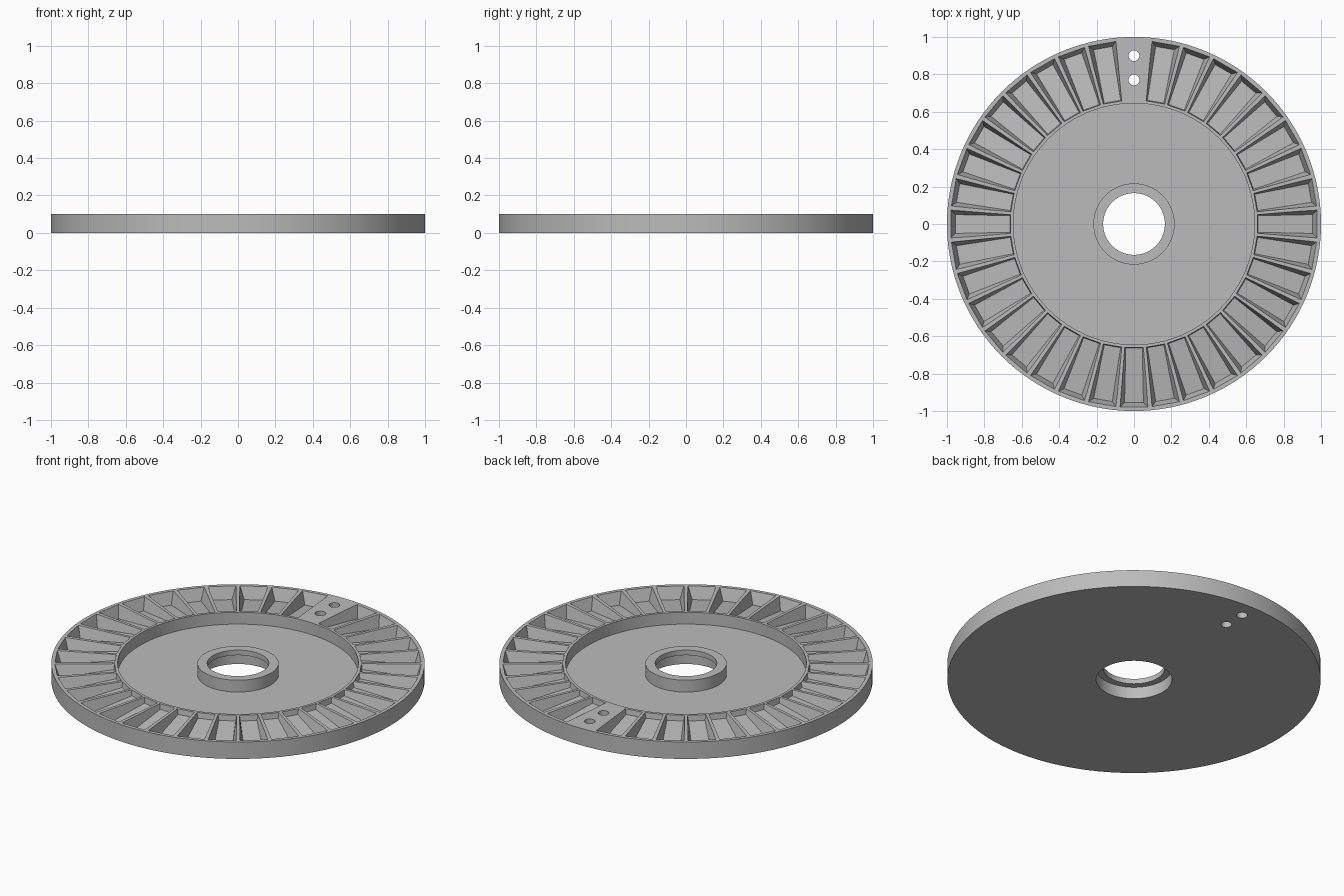
import bpy
import bmesh
from math import cos, sin, tan, pi, radians
from mathutils import Vector, Matrix

cube = bpy.data.objects.get("Cube")
if cube:
    bpy.data.objects.remove(cube, do_unlink=True)

TOP = 0.1
SEGMENTS = 128

grey = bpy.data.materials.new("plain grey")
grey.use_nodes = True
colour = (0.5, 0.5, 0.5, 1)
grey.diffuse_color = colour
grey.node_tree.nodes["Principled BSDF"].inputs["Base Color"].default_value = colour


def make_object(name, bm):
    bmesh.ops.recalc_face_normals(bm, faces=bm.faces)
    mesh = bpy.data.meshes.new(name)
    bm.to_mesh(mesh)
    bm.free()
    mesh.materials.append(grey)
    obj = bpy.data.objects.new(name, mesh)
    bpy.context.collection.objects.link(obj)
    return obj


def lathe(name, profile):
    """Turn a closed (radius, height) outline around the z axis."""
    bm = bmesh.new()
    rings = []
    for i in range(SEGMENTS):
        a = 2 * pi * i / SEGMENTS
        rings.append([bm.verts.new((r * cos(a), r * sin(a), z)) for r, z in profile])
    n = len(profile)
    for i, ring in enumerate(rings):
        following = rings[(i + 1) % SEGMENTS]
        for j in range(n):
            k = (j + 1) % n
            bm.faces.new((ring[j], following[j], following[k], ring[k]))
    return make_object(name, bm)


def add_pocket(bm, angle):
    """Tapered pocket along +x, deeper at the rim, turned to its angle."""
    turn = Matrix.Rotation(angle, 3, 'Z')
    half = tan(radians(4.35))
    # top radius, floor radius, floor height, side draft
    ends = [(0.66, 0.664, 0.068, 0.006), (0.978, 0.955, 0.03, 0.024)]
    floor, lid = [], []
    for r_top, r_floor, z, draft in ends:
        for side in (-1, 1):
            low = Vector((r_floor, side * (r_top * half - draft), z))
            high = Vector((r_top, side * r_top * half, TOP))
            # carry the cutter a little above the surface
            high += (high - low) * 0.2
            floor.append(bm.verts.new(turn @ low))
            lid.append(bm.verts.new(turn @ high))
    order = (0, 1, 3, 2)
    bm.faces.new([floor[i] for i in order])
    bm.faces.new([lid[i] for i in order])
    for i, a in enumerate(order):
        b = order[(i + 1) % 4]
        bm.faces.new((floor[a], floor[b], lid[b], lid[a]))


# Disc with raised hub, sunken web and stepped bore
disc = lathe("slotted_disc", [
    (0.165, TOP), (0.217, TOP), (0.217, 0.03), (0.645, 0.03), (0.645, TOP),
    (1, TOP), (1, 0), (0.203, 0), (0.203, 0.07), (0.165, 0.07)])

# Ring of pockets, leaving one solid sector at the back
bm = bmesh.new()
for i in range(36):
    if i != 9:
        add_pocket(bm, radians(10 * i))

# Two through holes in the solid sector
for y in (0.77, 0.9):
    bmesh.ops.create_cone(bm, cap_ends=True, segments=32, radius1=0.029,
                          radius2=0.029, depth=0.4,
                          matrix=Matrix.Translation((0, y, 0.05)))
cutter = make_object("pocket_cutter", bm)
cutter.hide_render = True

cut = disc.modifiers.new("pockets", 'BOOLEAN')
cut.operation = 'DIFFERENCE'
cut.solver = 'EXACT'
cut.object = cutter

bpy.ops.object.select_all(action='DESELECT')
disc.select_set(True)
bpy.context.view_layer.objects.active = disc
bpy.ops.object.modifier_apply(modifier=cut.name)
bpy.data.objects.remove(cutter, do_unlink=True)
bpy.ops.object.shade_smooth_by_angle(angle=radians(20))
